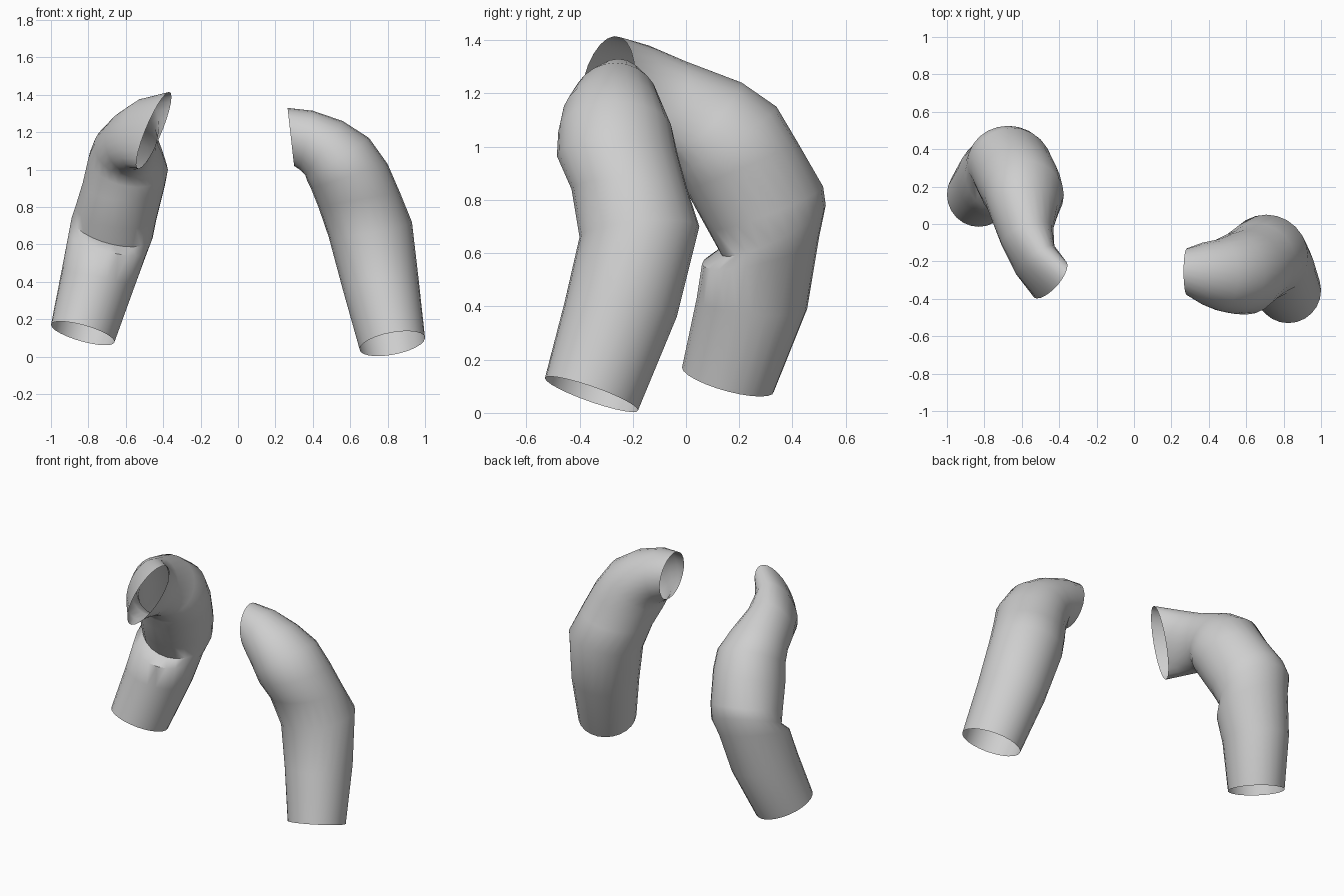
import bpy, bmesh, math
from mathutils import Vector

if "Cube" in bpy.data.objects:
    bpy.data.objects.remove(bpy.data.objects["Cube"])

SIDES = 24

cloth = bpy.data.materials.new("light_grey_cloth")
cloth.diffuse_color = (0.62, 0.62, 0.62, 1)
cloth.use_nodes = True
cloth.node_tree.nodes["Principled BSDF"].inputs["Base Color"].default_value = cloth.diffuse_color


def ring_points(xo, zo, xi, zi, yf, yb, dz, uy=0.0, vx=0.0):
    """Tilted ellipse: outer/inner extremes in x-z, front/back extremes in y,
    dz lifts the front, uy and vx twist the two half axes."""
    c = Vector(((xo + xi) / 2, (yf + yb) / 2, (zo + zi) / 2))
    u = Vector(((xo - xi) / 2, uy, (zo - zi) / 2))
    v = Vector((vx, (yb - yf) / 2, -dz))
    for i in range(SIDES):
        a = 2 * math.pi * i / SIDES
        yield c + u * math.cos(a) + v * math.sin(a)


def sleeve(name, rings):
    """Open cloth tube lofted through the rings from hem to armhole."""
    bm = bmesh.new()
    loops = [[bm.verts.new(p) for p in ring_points(*r)] for r in rings]
    for a, b in zip(loops, loops[1:]):
        for i in range(SIDES):
            j = (i + 1) % SIDES
            bm.faces.new((a[i], a[j], b[j], b[i]))
    bmesh.ops.recalc_face_normals(bm, faces=bm.faces)
    # make sure the normals point out of the tube
    f = bm.faces[0]
    mid = sum((v.co for v in loops[0]), Vector()) / SIDES
    if f.normal.dot(f.calc_center_median() - mid) < 0:
        bmesh.ops.reverse_faces(bm, faces=bm.faces)
    mesh = bpy.data.meshes.new(name)
    bm.to_mesh(mesh)
    bm.free()
    mesh.materials.append(cloth)
    ob = bpy.data.objects.new(name, mesh)
    bpy.context.collection.objects.link(ob)
    bpy.ops.object.select_all(action='DESELECT')
    bpy.context.view_layer.objects.active = ob
    ob.select_set(True)
    bpy.ops.object.shade_smooth_by_angle(angle=math.radians(50))


# sleeve on +x: slightly bent elbow, shoulder turned inward
sleeve("right_sleeve", [
    (1.00, .10, .65, .04, -.53, -.18, .06),
    (.965, .42, .56, .36, -.455, -.035, .03),
    (.93, .72, .485, .64, -.40, .05, -.02),
    (.865, .88, .43, .80, -.43, .005, 0),
    (.80, 1.03, .39, .90, -.485, -.03, 0),
    (.70, 1.17, .37, .94, -.48, -.05, 0),
    (.56, 1.26, .36, .97, -.465, -.08, 0),
    (.40, 1.315, .33, 1.00, -.43, -.10, 0),
    (.265, 1.33, .30, 1.02, -.38, -.13, 0),
])

# sleeve on -x: elbow pushed back, upper arm reaching forward
sleeve("left_sleeve", [
    (-1.00, .17, -.66, .08, -.015, .33, .045),
    (-.945, .45, -.555, .37, .04, .455, .02),
    (-.905, .66, -.485, .56, .06, .50, -.05),
    (-.89, .74, -.455, .64, .13, .525, -.09),
    (-.87, .80, -.435, .74, .08, .515, -.08),
    (-.83, .93, -.39, .92, .00, .42, -.09),
    (-.80, 1.06, -.375, 1.00, -.03, .34, -.12),
    (-.77, 1.13, -.40, 1.07, -.06, .21, -.14, -.01),
    (-.71, 1.17, -.43, 1.13, -.12, .00, -.17, -.04, .01),
    (-.63, 1.20, -.43, 1.18, -.24, -.14, -.19, -.06, .03),
    (-.50, 1.20, -.40, 1.22, -.32, -.27, -.205, -.10, .08),
])
